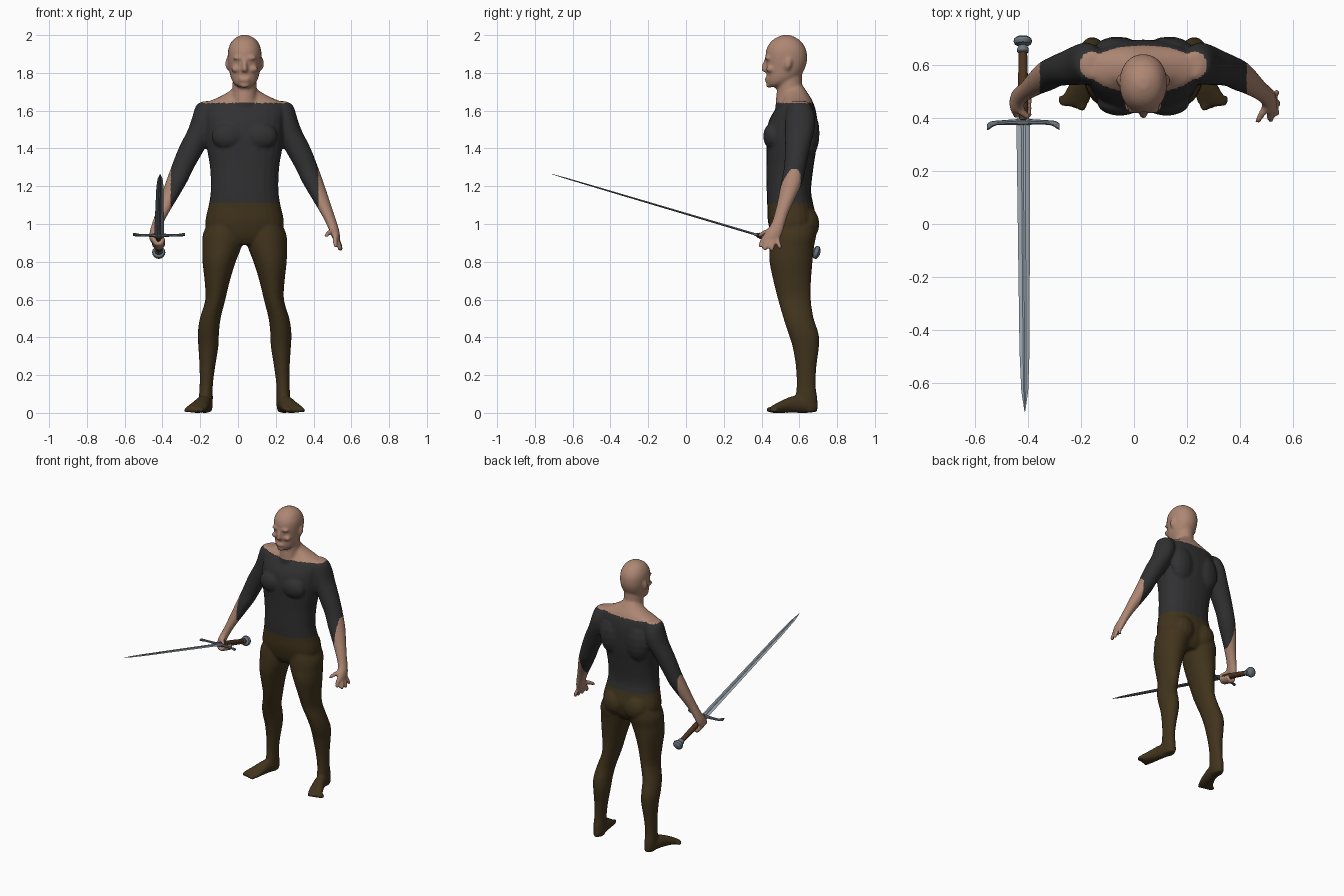
import bpy
import bmesh
from math import cos, sin, pi, copysign
from mathutils import Vector, Matrix

cube = bpy.data.objects.get("Cube")
if cube:
    bpy.data.objects.remove(cube, do_unlink=True)

X, Y, Z = Vector((1, 0, 0)), Vector((0, 1, 0)), Vector((0, 0, 1))
CENTRE = 0.035  # the body stands slightly to the left, the sword balances it


def material(name, r, g, b):
    mat = bpy.data.materials.new(name)
    mat.use_nodes = True
    mat.diffuse_color = (r, g, b, 1)
    mat.node_tree.nodes["Principled BSDF"].inputs["Base Color"].default_value = (r, g, b, 1)
    return mat


skin = material("skin", .42, .24, .17)
shirt = material("charcoal shirt", .03, .03, .032)
trousers = material("brown trousers", .053, .034, .012)
steel = material("blade steel", .30, .35, .39)
dark_steel = material("dark steel", .15, .18, .21)
leather = material("grip leather", .075, .035, .014)


def spline(rows, steps):
    """Catmull-Rom resampling of rows of numbers."""
    out = []
    for i in range(len(rows) - 1):
        a, b, c, d = (rows[max(i - 1, 0)], rows[i], rows[i + 1], rows[min(i + 2, len(rows) - 1)])
        for k in range(steps):
            t = k / steps
            out.append([q + t * ((r - p) + t * ((2 * p - 5 * q + 4 * r - s) + t * (3 * q - p - 3 * r + s))) / 2
                        for p, q, r, s in zip(a, b, c, d)])
    return out + [list(rows[-1])]


def skin_rings(bm, rings):
    rings = [[bm.verts.new(co) for co in ring] for ring in rings]
    n = len(rings[0])
    for a, b in zip(rings, rings[1:]):
        for i in range(n):
            bm.faces.new((a[i], a[(i + 1) % n], b[(i + 1) % n], b[i]))
    bm.faces.new(rings[0])
    bm.faces.new(rings[-1])


def loft(bm, rows, u=X, v=Y, side=1, sides=24, power=2, steps=3):
    """Skin rows of (x, y, z, radius along u, radius along v)."""
    rings = []
    for x, y, z, ru, rv in spline(rows, steps):
        ring = []
        for i in range(sides):
            c, s = cos(2 * pi * i / sides), sin(2 * pi * i / sides)
            c, s = (copysign(abs(w) ** (2 / power), w) for w in (c, s))
            ring.append(Vector((x * side, y, z)) + u * c * max(ru, .002) + v * s * max(rv, .002))
        rings.append(ring)
    skin_rings(bm, rings)


def column(bm, rows, power=2):
    """Upright central form from rows of (height, half width, front, back)."""
    loft(bm, [(0, (f + b) / 2, z, w, (b - f) / 2) for z, w, f, b in rows], power=power)


def blob(bm, centre, radii, side=1, lean=0):
    """Ellipsoid, sheared along y by lean."""
    x, y, z = centre
    rows = []
    for i in range(9):
        a = pi * i / 8
        dz = -radii[2] * cos(a)
        rows.append((x, y + lean * dz, z + dz, radii[0] * sin(a), radii[1] * sin(a)))
    loft(bm, rows, side=side, sides=14, steps=1)


def digit(bm, points, start, end, side=1):
    """Finger, toe or nose as a tapering round-ended tube."""
    path = [Vector((x * side, y, z)) for x, y, z in spline(points, 3)]
    radii = [start + (end - start) * i / (len(path) - 1) for i in range(len(path))]
    path.append(path[-1] + (path[-1] - path[-2]).normalized() * end * .7)
    radii.append(end * .6)
    u = (path[1] - path[0]).orthogonal()
    rings = []
    for i, (p, r) in enumerate(zip(path, radii)):
        along = (path[min(i + 1, len(path) - 1)] - path[max(i - 1, 0)]).normalized()
        u = (u - along * u.dot(along)).normalized()
        v = along.cross(u)
        rings.append([p + (u * cos(k * pi / 5) + v * sin(k * pi / 5)) * r for k in range(10)])
    skin_rings(bm, rings)


def finish(bm, name, *mats):
    bmesh.ops.recalc_face_normals(bm, faces=bm.faces[:])
    mesh = bpy.data.meshes.new(name)
    bm.to_mesh(mesh)
    bm.free()
    obj = bpy.data.objects.new(name, mesh)
    bpy.context.collection.objects.link(obj)
    for mat in mats:
        mesh.materials.append(mat)
    bpy.ops.object.select_all(action='DESELECT')
    obj.select_set(True)
    bpy.context.view_layer.objects.active = obj
    return obj


body = bmesh.new()

# Torso, neck and skull
column(body, [(.89, .09, .48, .64), (.93, .16, .455, .67), (.98, .203, .44, .685), (1.03, .206, .432, .69),
              (1.1, .19, .43, .675), (1.18, .179, .427, .662), (1.3, .183, .427, .675),
              (1.4, .2, .425, .69), (1.47, .208, .425, .695), (1.55, .21, .44, .695),
              (1.61, .215, .475, .685), (1.645, .195, .5, .672), (1.67, .14, .515, .66),
              (1.7, .085, .52, .64), (1.73, .05, .53, .62)], power=2.3)
column(body, [(1.58, .09, .47, .66), (1.64, .075, .475, .645), (1.68, .066, .478, .625),
              (1.72, .064, .482, .615), (1.8, .062, .48, .615)])
column(body, [(1.725, .028, .44, .49), (1.737, .05, .432, .53), (1.76, .067, .427, .575),
              (1.79, .077, .427, .61), (1.83, .084, .425, .632), (1.87, .089, .421, .641),
              (1.92, .088, .424, .637), (1.96, .073, .445, .615), (1.985, .05, .475, .585),
              (2.0, .018, .51, .55)], power=2.15)

# Face
digit(body, [(0, .424, 1.87), (0, .415, 1.845), (0, .41, 1.818)], .009, .014)
blob(body, (0, .428, 1.769), (.03, .013, .007))
blob(body, (0, .43, 1.757), (.025, .012, .006))
blob(body, (0, .438, 1.735), (.026, .016, .015))

for side in (1, -1):
    # Brow, cheek, nostril, ear
    blob(body, (.032, .432, 1.879), (.034, .017, .009), side)
    blob(body, (.045, .446, 1.82), (.028, .024, .017), side)
    blob(body, (.012, .421, 1.813), (.009, .011, .008), side)
    blob(body, (.09, .542, 1.848), (.012, .019, .033), side, lean=.2)
    # Chest, shoulder blades, buttocks
    blob(body, (.088, .458, 1.465), (.088, .05, .07), side)
    blob(body, (.1, .65, 1.48), (.09, .058, .13), side)
    blob(body, (.085, .64, 1.0), (.085, .067, .09), side)

    # Arm down to the palm
    loft(body, [(.185, .6, 1.65, .03, .04), (.2, .6, 1.63, .055, .06), (.212, .605, 1.57, .064, .078),
                (.23, .603, 1.5, .07, .078), (.28, .59, 1.4, .07, .066), (.328, .577, 1.3, .061, .058),
                (.362, .56, 1.22, .056, .057), (.399, .535, 1.14, .046, .046),
                (.436, .507, 1.06, .035, .037), (.462, .487, 1.0, .029, .037),
                (.476, .467, .96, .026, .046), (.485, .455, .925, .02, .044),
                (.487, .453, .91, .013, .035)], side=side)

    # Leg
    loft(body, [(.1, .57, 1.04, .075, .11), (.113, .568, .95, .107, .122), (.12, .56, .88, .104, .118),
                (.135, .556, .8, .088, .114), (.145, .562, .7, .067, .1), (.155, .574, .6, .053, .087),
                (.182, .596, .5, .055, .08), (.192, .622, .42, .056, .08), (.192, .634, .35, .053, .07),
                (.197, .636, .25, .042, .055), (.203, .636, .15, .035, .05), (.205, .638, .08, .037, .057),
                (.205, .645, .03, .035, .052), (.205, .647, .004, .029, .043)], side=side)

    # Foot and toes
    loft(body, [(.204, .695, .03, .018, .022), (.205, .65, .04, .036, .04), (.218, .58, .046, .04, .046),
                (.236, .52, .036, .047, .036), (.256, .47, .023, .056, .023), (.266, .445, .016, .05, .015)],
         v=Z, side=side)
    for i in range(5):
        x, tip, r = .224 + .021 * i, .437 + .007 * i, .016 - .0015 * i
        digit(body, [(x, .485, r + .002), (x + .004, (tip + .48) / 2, r + .003), (x + .006, tip, r)], r, r * .9, side)

# Open left hand
digit(body, [(.468, .45, .965), (.446, .413, .953), (.432, .388, .938)], .016, .011)
for base, mid, tip in (((.48, .42, .935), (.479, .402, .908), (.482, .394, .882)),
                       ((.488, .438, .922), (.5, .426, .89), (.504, .417, .866)),
                       ((.49, .46, .92), (.505, .457, .885), (.509, .453, .864)),
                       ((.486, .483, .925), (.5, .491, .895), (.504, .497, .874))):
    digit(body, [base, mid, tip], .0135, .0115)

# Right hand closed around the grip
digit(body, [(.468, .45, .965), (.455, .42, .953), (.436, .405, .942)], .016, .012, -1)
for i in range(4):
    y, drop = .412 + .024 * i, -.007 * i
    digit(body, [(.482, y, .925 + drop), (.472, y, .9 + drop), (.45, y, .894 + drop),
                 (.433, y, .908 + drop), (.434, y, .926 + drop)], .0135, .0115, -1)

# Fuse the forms into one smooth figure
figure = finish(body, "body")
remesh = figure.modifiers.new("fuse", 'REMESH')
remesh.mode = 'VOXEL'
remesh.voxel_size = .009
relax = figure.modifiers.new("relax", 'SMOOTH')
relax.factor, relax.iterations = .5, 2
for name in ("fuse", "relax"):
    bpy.ops.object.modifier_apply(modifier=name)
bpy.ops.object.shade_smooth()

# Clothing colours by height and reach
for mat in (skin, shirt, trousers):
    figure.data.materials.append(mat)
for face in figure.data.polygons:
    reach, height = abs(face.center.x), face.center.z
    if height > 1.64 or reach > .39:
        face.material_index = 0
    else:
        face.material_index = 2 if height < 1.11 and reach < .34 else 1
figure.location.x = CENTRE

# Sword, modelled with its length along y and the guard at the origin
pose = Matrix.Translation((-.418, .385, .94)) @ Matrix.Rotation(.0055, 4, 'Z') @ Matrix.Rotation(-.288, 4, 'X')

blade = bmesh.new()
half = [(1, 0), (.3, 1), (0, .45), (-.3, 1)]
section = half + [(-a, -b) for a, b in half]
skin_rings(blade, [[(a * w, y, b * t) for a, b in section]
                   for y, w, t in ((0, .026, .006), (-.9, .019, .004), (-1.06, .013, .003), (-1.142, .001, .001))])
finish(blade, "sword_blade", steel).matrix_world = pose

guard = bmesh.new()
arm = [(.137, -.02, 0, .012, .008), (.125, -.012, 0, .014, .009), (.1, -.003, 0, .009, .007),
       (.03, 0, 0, .011, .009), (.02, 0, 0, .014, .014)]
loft(guard, arm + [(-r[0], *r[1:]) for r in reversed(arm)], Y, Z, sides=8, steps=2)
finish(guard, "sword_guard", dark_steel).matrix_world = pose


def turned(name, mat, profile):
    """Round sword part from a profile of (position, radius)."""
    bm = bmesh.new()
    loft(bm, [(0, y, 0, r, r) for y, r in profile], X, Z, sides=16, steps=1)
    finish(bm, name, mat).matrix_world = pose
    bpy.ops.object.shade_smooth_by_angle()


turned("sword_grip", leather, [(.005, .016), (.1, .019), (.19, .018), (.282, .016)])
turned("sword_collar", dark_steel, [(.272, .018), (.277, .022), (.287, .022), (.305, .014)])
turned("sword_pommel", dark_steel, [(.3, .016), (.307, .031), (.317, .035), (.327, .033),
                                    (.335, .022), (.339, .008)])
